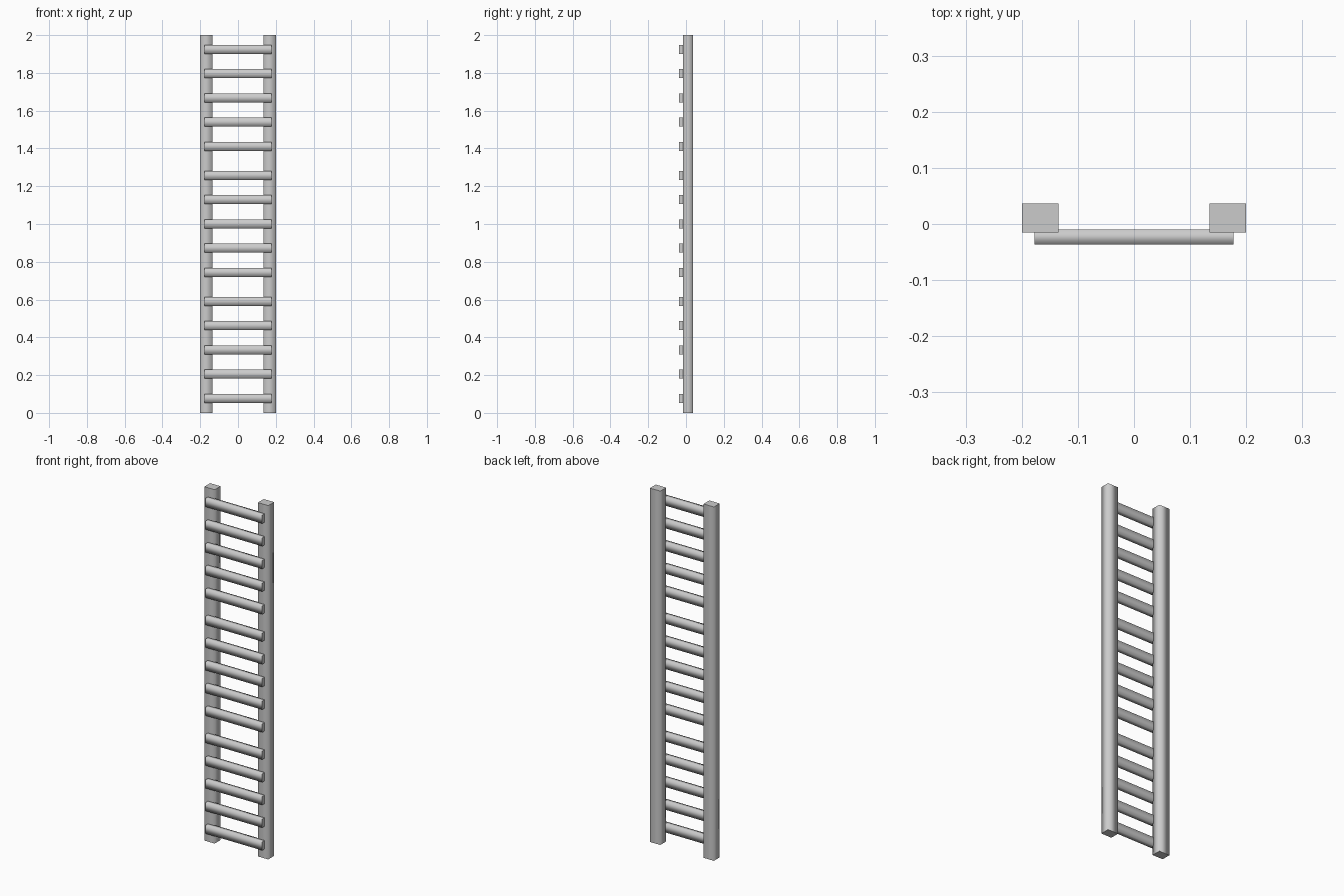
import bpy

if "Cube" in bpy.data.objects:
    bpy.data.objects.remove(bpy.data.objects["Cube"])


def bar(name, lo, hi, axis):
    """Square bar between two corners: sides shaded smooth, end caps flat."""
    verts = [(x, y, z) for x in (lo[0], hi[0]) for y in (lo[1], hi[1]) for z in (lo[2], hi[2])]
    faces = [(0, 1, 3, 2), (4, 6, 7, 5), (0, 4, 5, 1), (2, 3, 7, 6), (0, 2, 6, 4), (1, 5, 7, 3)]
    mesh = bpy.data.meshes.new(name)
    mesh.from_pydata(verts, [], faces)
    mesh.update()
    for p in mesh.polygons:
        p.use_smooth = abs(p.normal[axis]) < 0.5
    obj = bpy.data.objects.new(name, mesh)
    bpy.context.collection.objects.link(obj)
    return obj


# Two upright rails
bar("left_rail", (-0.2, -0.0155, 0), (-0.135, 0.0365, 2), 2)
bar("right_rail", (0.135, -0.0155, 0), (0.2, 0.0365, 2), 2)

# Three stacked groups of five rungs, let slightly into the rail fronts
for group in range(3):
    for i in range(5):
        z = 0.077 + group * 0.667 + i * 0.1283
        bar(f"rung_{group * 5 + i + 1}", (-0.177, -0.0365, z - 0.024), (0.177, -0.010, z + 0.024), 0)
